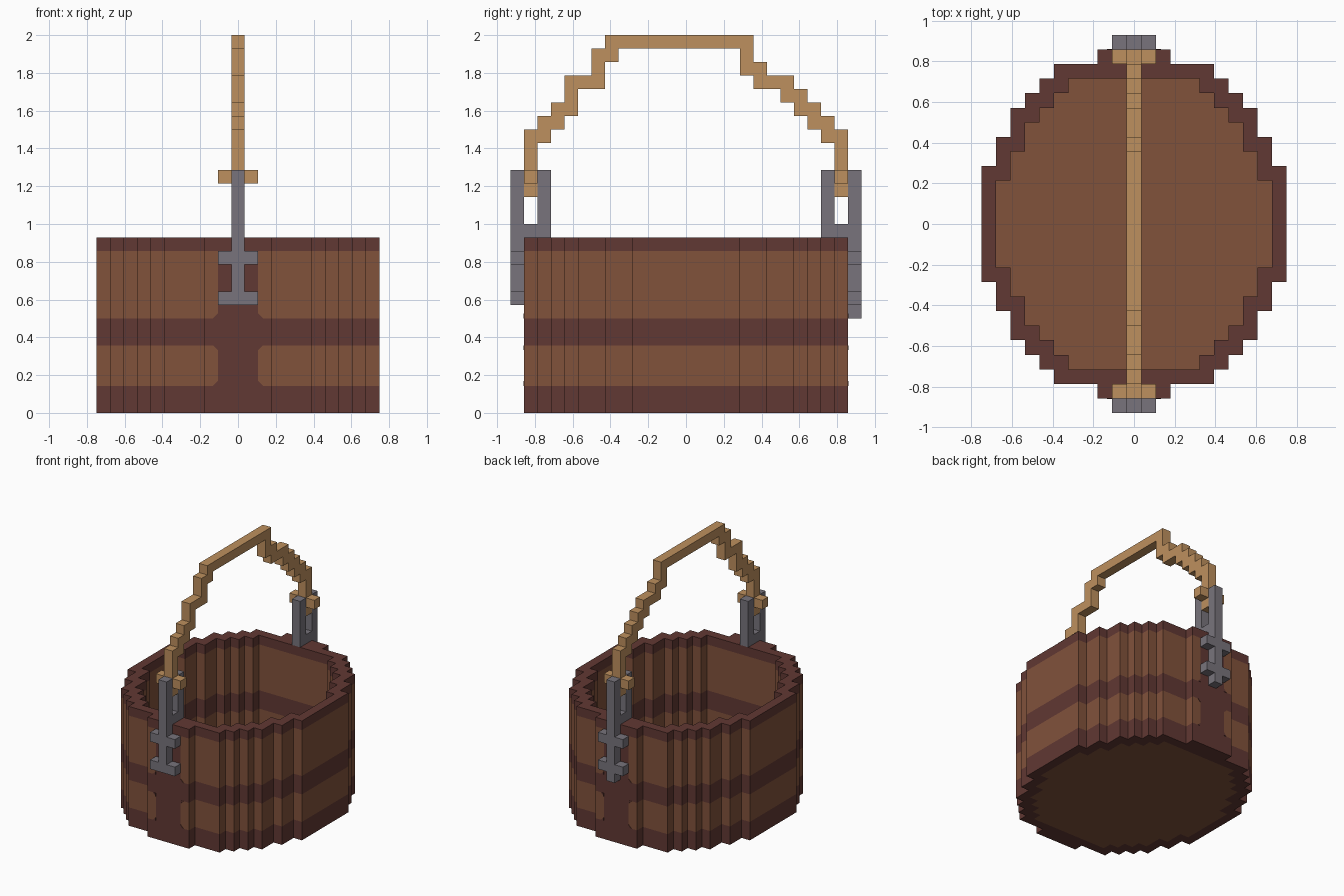
import bpy, bmesh

if "Cube" in bpy.data.objects:
    bpy.data.objects.remove(bpy.data.objects["Cube"], do_unlink=True)

U = 1 / 14  # size of one grid block


def material(name, rgb):
    lin = [((c / 255 + 0.055) / 1.055) ** 2.4 for c in rgb] + [1.0]
    m = bpy.data.materials.new(name)
    m.use_nodes = True
    m.diffuse_color = lin
    bsdf = next(n for n in m.node_tree.nodes if n.type == 'BSDF_PRINCIPLED')
    bsdf.inputs["Base Color"].default_value = lin
    return m


BROWN = material("stave brown", (129, 82, 59))
DARK = material("band dark brown", (97, 56, 51))
METAL = material("bracket grey", (120, 116, 124))
TAN = material("handle tan", (190, 144, 94))


def finish(bm, name, mats):
    """Scale from blocks to units, fix normals and make the object."""
    bmesh.ops.recalc_face_normals(bm, faces=bm.faces[:])
    bmesh.ops.scale(bm, vec=(U, U, U), verts=bm.verts[:])
    me = bpy.data.meshes.new(name)
    bm.to_mesh(me)
    bm.free()
    for m in mats:
        me.materials.append(m)
    ob = bpy.data.objects.new(name, me)
    bpy.context.scene.collection.objects.link(ob)
    return ob


def prism(bm, pts, axis, lo, hi):
    """Extrude a 2D profile along x, y or z."""
    place = {'x': lambda p, d: (d, p[0], p[1]),
             'y': lambda p, d: (p[0], d, p[1]),
             'z': lambda p, d: (p[0], p[1], d)}[axis]
    a = [bm.verts.new(place(p, lo)) for p in pts]
    b = [bm.verts.new(place(p, hi)) for p in pts]
    bm.faces.new(a)
    bm.faces.new(b[::-1])
    for i in range(len(pts)):
        j = (i + 1) % len(pts)
        bm.faces.new((a[i], a[j], b[j], b[i]))


def box(bm, x0, x1, y0, y1, z0, z1):
    prism(bm, [(x0, y0), (x1, y0), (x1, y1), (x0, y1)], 'z', z0, z1)


def stepped_oval(steps, start=()):
    """Full outline from (half width, upper y) steps of one quarter."""
    q = list(start)
    for k, (h, y) in enumerate(steps):
        q.append((h, y))
        if k + 1 < len(steps):
            q.append((h, steps[k + 1][1]))
    right = q + [(x, -y) for x, y in reversed(q)]
    return right + [(-x, y) for x, y in reversed(right)]


# Bucket wall: stepped oval shell with dark bands and a dark front/back panel
outer = stepped_oval([(2.5, 12), (5.5, 11), (6.5, 10), (7.5, 9), (8.5, 8),
                      (9.5, 6), (10.5, 4)], start=[(1.5, 12)])
inner = stepped_oval([(4.5, 10), (5.5, 9), (6.5, 8), (7.5, 7), (8.5, 5), (9.5, 3)])
levels = [0, 2, 5, 7, 12, 13]
bm = bmesh.new()
rims = {0: [], len(levels) - 1: []}
for loop in (outer, inner):
    n = len(loop)
    rings = [[bm.verts.new((x, y, z)) for x, y in loop] for z in levels]
    for k in range(len(levels) - 1):
        for i in range(n):
            j = (i + 1) % n
            f = bm.faces.new((rings[k][i], rings[k][j], rings[k + 1][j], rings[k + 1][i]))
            c = f.calc_center_median()
            panel = abs(c.y) > 11.9 and abs(c.x) < 1.5
            f.material_index = 1 if k % 2 == 0 or panel else 0
    for k in rims:
        rims[k] += [bm.edges.get((rings[k][i], rings[k][(i + 1) % n])) for i in range(n)]
for edges in rims.values():
    res = bmesh.ops.triangle_fill(bm, use_beauty=True, use_dissolve=False,
                                  edges=edges, normal=(0, 0, 1))
    for g in res["geom"]:
        if isinstance(g, bmesh.types.BMFace):
            g.material_index = 1
finish(bm, "bucket_wall", [BROWN, DARK])

# Bucket floor
bm = bmesh.new()
prism(bm, inner, 'z', 0, 1)
finish(bm, "bucket_floor", [BROWN])

# Small cut corners where the panel meets the bands
bm = bmesh.new()
R = 0.35
for sy in (-1, 1):
    for sx in (-1, 1):
        for z, dz in ((2, R), (5, -R), (7, R)):
            pts = [(sx * 1.5, z), (sx * (1.5 + R), z), (sx * 1.5, z + dz)]
            prism(bm, pts, 'y', sy * 12, sy * 12.04)
finish(bm, "panel_corners", [DARK])

# Metal brackets: forked post with two cross bars; the back one is longer
for name, s, foot in (("front_bracket", -1, 8), ("back_bracket", 1, 7)):
    bm = bmesh.new()
    fork = [(13, foot), (13, 18), (12, 18), (12, 14), (11, 14), (11, 18),
            (10, 18), (10, 13), (12, 13), (12, foot)]
    prism(bm, [(s * y, z) for y, z in fork], 'x', -0.5, 0.5)
    for sx in (-1, 1):
        for z in (8, 11):
            box(bm, sx * 0.5, sx * 1.5, s * 12, s * 13, z, z + 1)
    finish(bm, name, [METAL])

# Handle: stepped arch given as (y start, y end, bottom, top) columns
columns = [(-12, -11, 16, 21), (-11, -10, 20, 22), (-10, -9, 21, 23), (-9, -8, 22, 25),
           (-8, -7, 24, 25), (-7, -6, 24, 27), (-6, -5, 26, 28), (-5, 4, 27, 28),
           (4, 5, 25, 28), (5, 6, 24, 26), (6, 7, 24, 25), (7, 8, 23, 25),
           (8, 9, 22, 24), (9, 10, 21, 23), (10, 11, 20, 22), (11, 12, 16, 21)]
path = []
for a, b, lo, hi in columns:
    path += [(a, hi), (b, hi)]
for a, b, lo, hi in reversed(columns):
    path += [(b, lo), (a, lo)]
path = [p for i, p in enumerate(path) if p != path[i - 1]]
bm = bmesh.new()
prism(bm, path, 'x', -0.5, 0.5)
finish(bm, "handle", [TAN])

# Pegs that hold the handle in the brackets
for name, s in (("front_pegs", -1), ("back_pegs", 1)):
    bm = bmesh.new()
    for sx in (-1, 1):
        box(bm, sx * 0.5, sx * 1.5, s * 11, s * 12, 17, 18)
    finish(bm, name, [TAN])
